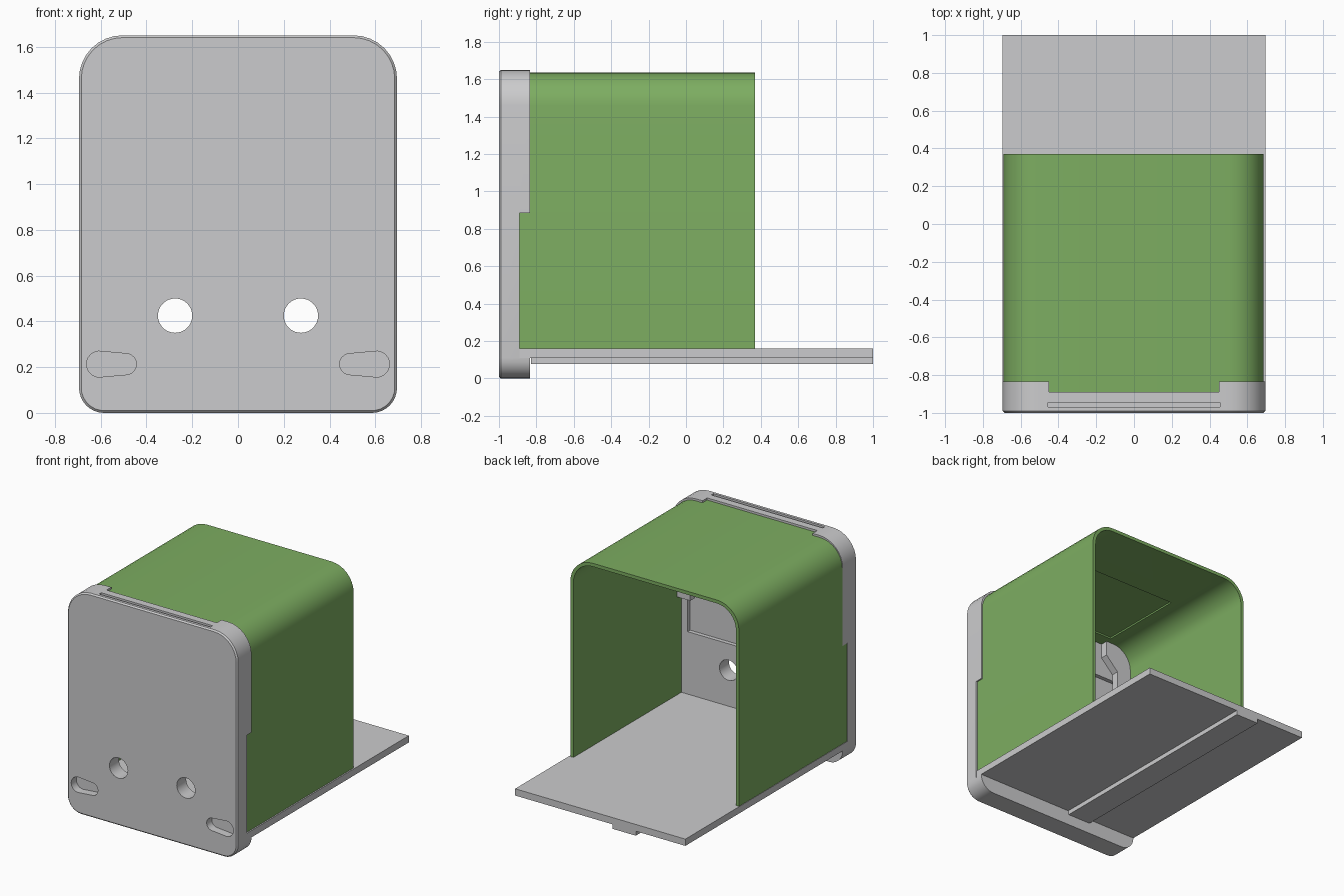
import bpy, bmesh, math

if "Cube" in bpy.data.objects:
    bpy.data.objects.remove(bpy.data.objects["Cube"])


def material(name, rgb):
    m = bpy.data.materials.new(name)
    m.diffuse_color = (*rgb, 1)
    m.use_nodes = True
    m.node_tree.nodes["Principled BSDF"].inputs["Base Color"].default_value = m.diffuse_color
    return m


GREY = material("light grey", (0.60, 0.60, 0.61))
GREEN = material("leaf green", (0.205, 0.42, 0.12))


def arc(cx, cz, r, a0, a1, n):
    return [(cx + r * math.cos(math.radians(a0 + (a1 - a0) * i / n)),
             cz + r * math.sin(math.radians(a0 + (a1 - a0) * i / n))) for i in range(n + 1)]


def loft(name, rings, mat=GREY):
    """Skin matching x-z outlines placed at successive y values."""
    bm = bmesh.new()
    loops = [[bm.verts.new((x, y, z)) for x, z in pts] for y, pts in rings]
    n = len(loops[0])
    for a, b in zip(loops, loops[1:]):
        for i in range(n):
            bm.faces.new((a[i], a[(i + 1) % n], b[(i + 1) % n], b[i]))
    bm.faces.new(loops[0])
    bm.faces.new(loops[-1])
    bmesh.ops.recalc_face_normals(bm, faces=bm.faces)
    me = bpy.data.meshes.new(name)
    bm.to_mesh(me)
    bm.free()
    me.materials.append(mat)
    ob = bpy.data.objects.new(name, me)
    bpy.context.collection.objects.link(ob)
    return ob


def box(name, x0, x1, y0, y1, z0, z1, mat=GREY):
    pts = [(x0, z0), (x1, z0), (x1, z1), (x0, z1)]
    return loft(name, [(y0, pts), (y1, pts)], mat)


def cut(target, cutter):
    cutter.hide_render = True
    mod = target.modifiers.new("cut", 'BOOLEAN')
    mod.operation = 'DIFFERENCE'
    mod.solver = 'EXACT'
    mod.object = cutter
    bpy.context.view_layer.objects.active = target
    bpy.ops.object.modifier_apply(modifier=mod.name)
    bpy.data.objects.remove(cutter)


# Face plate: rounded outline with a small front chamfer
def plate_outline(inset):
    w, h, rt, rb = 0.695, 1.65, 0.19, 0.11
    return (arc(w - rt, h - rt, rt - inset, 0, 90, 8) + arc(rt - w, h - rt, rt - inset, 90, 180, 8)
            + arc(rb - w, rb, rb - inset, 180, 270, 8) + arc(w - rb, rb, rb - inset, 270, 360, 8))


plate = loft("face_plate", [(-1, plate_outline(0.01)), (-0.99, plate_outline(0)),
                            (-0.835, plate_outline(0))])

# Seat for the cover, leaving the upper rim and bottom lip thicker
cut(plate, box("seat_cutter", -1, 1, -0.89, -0.5, 0.11, 0.885))
# Notch between the upper rim legs
notch = [(-0.55, 0.8), (0.55, 0.8), (0.55, 1.4), (0.45, 1.5), (0.45, 1.8),
         (-0.45, 1.8), (-0.45, 1.5), (-0.55, 1.4)]
cut(plate, loft("notch_cutter", [(-0.89, notch), (-0.5, notch)]))
# Shallow recess on the inner face and card slot from the top
cut(plate, box("recess_cutter", -0.61, 0.61, -0.92, -0.888, 0.62, 1.35))
cut(plate, box("slot_cutter", -0.455, 0.455, -0.97, -0.945, 0.70, 1.8))

# Round through holes and blind keyhole pockets on both sides
for s in (-1, 1):
    hole = arc(s * 0.275, 0.425, 0.075, 0, 348.75, 31)
    cut(plate, loft("hole_cutter", [(-1.1, hole), (-0.7, hole)]))
    key = arc(0.605, 0.213, 0.057, -85, 85, 12) + arc(0.49, 0.213, 0.046, 95, 265, 12)
    key = [(s * x, z) for x, z in key]
    cut(plate, loft("keyhole_cutter", [(-1.1, key), (-0.94, key)]))

# Green cover: inverted U shell
xl, xr, top, bot, r, t = -0.692, 0.685, 1.635, 0.16, 0.18, 0.025
outer = ([(xr, bot)] + arc(xr - r, top - r, r, 0, 90, 8)
         + arc(xl + r, top - r, r, 90, 180, 8) + [(xl, bot)])
inner = ([(xl + t, bot)] + arc(xl + r, top - r, r - t, 180, 90, 8)
         + arc(xr - r, top - r, r - t, 90, 0, 8) + [(xr - t, bot)])
cover = loft("cover_shell", [(-0.889, outer + inner), (0.37, outer + inner)], GREEN)
# Rectangular recess in the cover ceiling
cut(cover, box("ceiling_cutter", -0.45, 0.45, -0.79, -0.13, 1.55, 1.622, GREEN))

# Base shelf with the offset rail below it
box("base_shelf", -0.695, 0.695, -0.889, 1.0, 0.11, 0.16)
box("base_rail", -0.29, -0.10, -0.83, 1.0, 0.077, 0.11)

# Smooth rounded surfaces, sharp edges kept
for ob in (plate, cover):
    bpy.ops.object.select_all(action='DESELECT')
    ob.select_set(True)
    bpy.context.view_layer.objects.active = ob
    bpy.ops.object.shade_smooth_by_angle(angle=math.radians(20))
